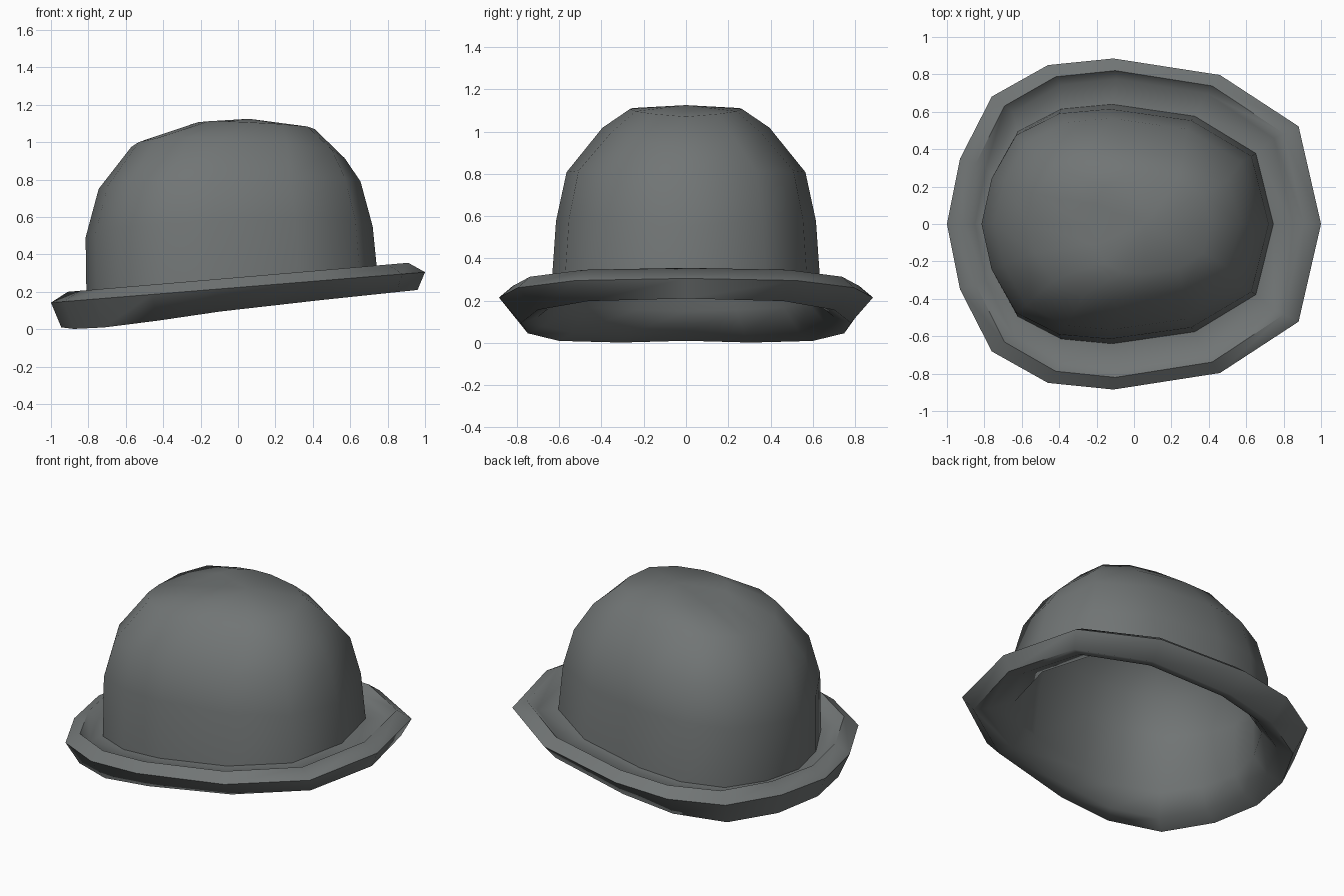
import bpy
import bmesh

if "Cube" in bpy.data.objects:
    bpy.data.objects.remove(bpy.data.objects["Cube"])

# Half of the 14-sided, slightly egg-shaped plan outline (normalised to +-1), mirrored in y
HALF = [(1, 0), (0.88, 0.59), (0.46, 0.90), (-0.11, 1.0), (-0.46, 0.96), (-0.76, 0.77), (-0.93, 0.395), (-1, 0)]
OUTLINE = HALF + [(u, -v) for u, v in HALF[-2:0:-1]]

# Each ring: left x, right x, half depth in y, left z, right z, bulge in z at the sides
CROWN = [
    (-0.81, 0.745, 0.64, 0.15, 0.30, 0.0),
    (-0.815, 0.72, 0.615, 0.49, 0.55, 0.06),
    (-0.745, 0.655, 0.565, 0.75, 0.79, 0.04),
    (-0.57, 0.57, 0.395, 0.975, 0.915, 0.07),
    (-0.235, 0.41, 0.265, 1.10, 1.07, 0.02),
]
BRIM = [
    (-0.85, 0.87, 0.70, 0.05, 0.225, -0.03),    # inner lower lip
    (-0.945, 0.96, 0.78, 0.01, 0.21, -0.03),    # underside of roll
    (-1.0, 1.0, 0.885, 0.142, 0.305, 0.0),      # outer edge
    (-0.91, 0.91, 0.82, 0.20, 0.355, 0.0),      # top of roll
    (-0.85, 0.85, 0.775, 0.15, 0.30, 0.0),      # crease inside roll
]
APEX = (0.06, 0, 1.125)
T = 0.04                                        # felt thickness

# Lining: the crown rings moved inwards
LINING = [(l + T, r - T, d - T, zl - T * k, zr - T * k, b)
          for (l, r, d, zl, zr, b), k in zip(CROWN, (0, 0.1, 0.5, 0.9, 1.0))]

felt = bpy.data.materials.new("charcoal felt")
felt.diffuse_color = (0.165, 0.178, 0.178, 1)
felt.use_nodes = True
felt.node_tree.nodes["Principled BSDF"].inputs["Base Color"].default_value = felt.diffuse_color


def add_ring(bm, ring):
    left, right, depth, zl, zr, bulge = ring
    verts = []
    for u, v in OUTLINE:
        t = (u + 1) / 2
        side = abs(v) if bulge > 0 else max(0, -u) * abs(v) * 1.4
        verts.append(bm.verts.new((left + (right - left) * t, depth * v,
                                   zl + (zr - zl) * t + bulge * side)))
    return verts


def fan(bm, ring, co):
    tip = bm.verts.new(co)
    for i in range(len(ring)):
        bm.faces.new((ring[i], ring[(i + 1) % len(ring)], tip))


# Hat shell: lining, rolled brim and crown lofted as one continuous skin
bm = bmesh.new()
rings = [add_ring(bm, r) for r in LINING[::-1] + BRIM + CROWN]
for a, b in zip(rings, rings[1:]):
    for i in range(len(a)):
        j = (i + 1) % len(a)
        bm.faces.new((a[i], a[j], b[j], b[i]))
fan(bm, rings[0], (APEX[0], 0, APEX[2] - T))
fan(bm, rings[-1], APEX)
bmesh.ops.recalc_face_normals(bm, faces=bm.faces)

mesh = bpy.data.meshes.new("hat_shell")
bm.to_mesh(mesh)
bm.free()
mesh.materials.append(felt)
hat = bpy.data.objects.new("hat_shell", mesh)
bpy.context.collection.objects.link(hat)
bpy.context.view_layer.objects.active = hat
hat.select_set(True)
bpy.ops.object.shade_smooth_by_angle(angle=1.3)
